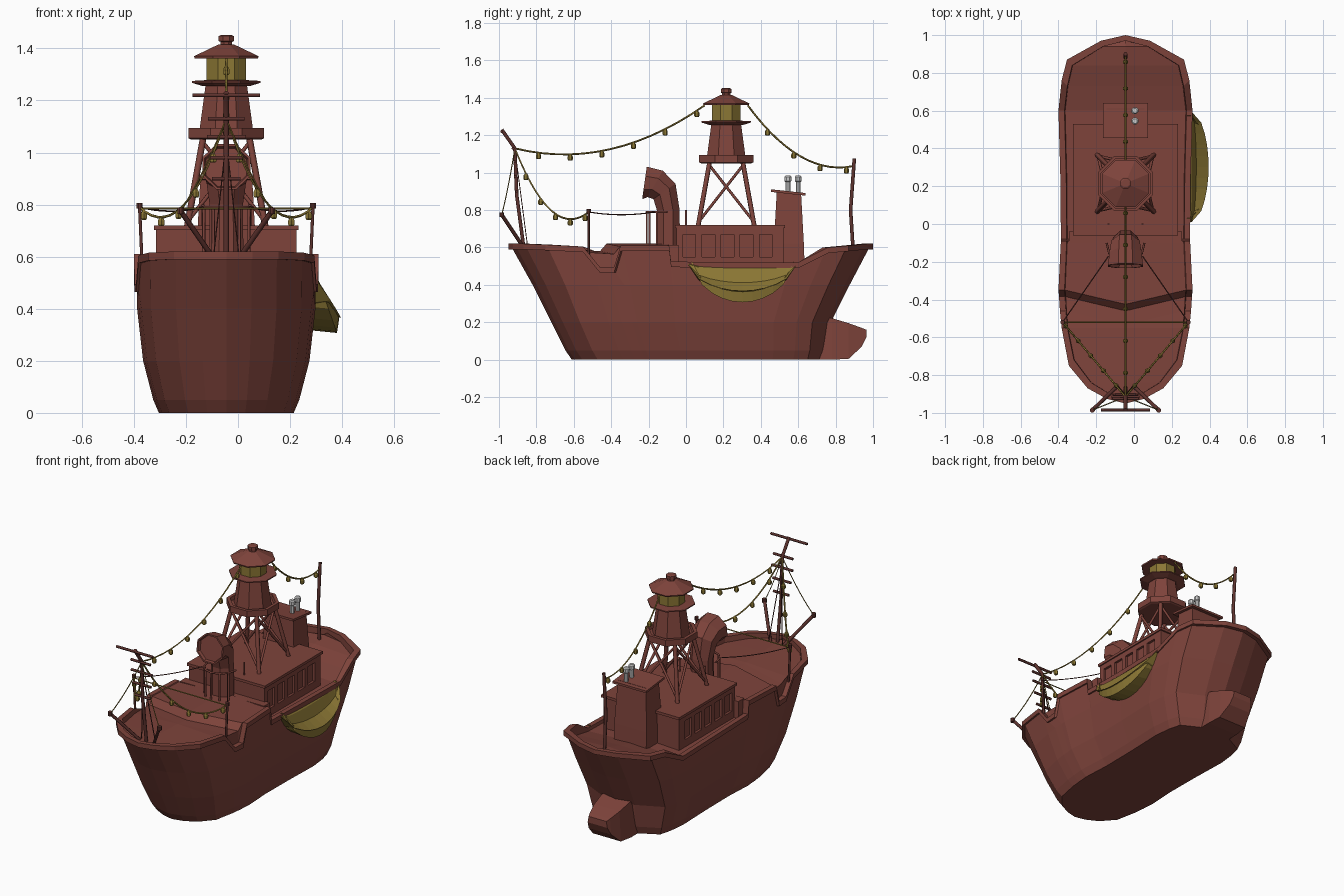
import bpy, bmesh
from math import sin, cos, pi, radians
from mathutils import Vector

if "Cube" in bpy.data.objects:
    bpy.data.objects.remove(bpy.data.objects["Cube"])

def mat(name, c):
    m = bpy.data.materials.new(name)
    m.diffuse_color = (*c, 1)
    m.use_nodes = True
    m.node_tree.nodes["Principled BSDF"].inputs["Base Color"].default_value = m.diffuse_color
    return m

RED = mat("red_paint", (0.21, 0.057, 0.044))
DARK = mat("dark_wood", (0.11, 0.032, 0.027))
OLIVE = mat("olive", (0.26, 0.185, 0.035))
CX = -0.045   # ship centreline; everything is shifted here at the end

def add(name, data, m):
    o = bpy.data.objects.new(name, data)
    bpy.context.collection.objects.link(o)
    if m:
        data.materials.append(m)
    return o

def loft(name, rings, m):
    bm = bmesh.new()
    vs = [[bm.verts.new(p) for p in r] for r in rings]
    n = len(rings[0])
    for a, b in zip(vs, vs[1:]):
        for i in range(n):
            j = (i + 1) % n
            bm.faces.new((a[i], a[j], b[j], b[i]))
    bm.faces.new(vs[0])
    bm.faces.new(vs[-1])
    bmesh.ops.remove_doubles(bm, verts=bm.verts, dist=1e-5)
    bmesh.ops.dissolve_degenerate(bm, edges=bm.edges, dist=1e-5)
    bmesh.ops.recalc_face_normals(bm, faces=bm.faces)
    me = bpy.data.meshes.new(name)
    bm.to_mesh(me)
    bm.free()
    return add(name, me, m)

def rect(hx, y0, y1, z, x=0):
    return [(x - hx, y0, z), (x + hx, y0, z), (x + hx, y1, z), (x - hx, y1, z)]

def box(name, x, hx, y0, y1, z0, z1, m=RED):
    return loft(name, [rect(hx, y0, y1, z0, x), rect(hx, y0, y1, z1, x)], m)

def lathe(name, prof, y, m=RED, x=0, n=8):
    # prof: (half width across flats, z)
    rings = []
    for r, z in prof:
        R = r / cos(pi / n)
        rings.append([(x + R * cos(2 * pi * (i + .5) / n), y + R * sin(2 * pi * (i + .5) / n), z) for i in range(n)])
    return loft(name, rings, m)

def tube(name, pts, r, m=RED, res=1):
    c = bpy.data.curves.new(name, 'CURVE')
    c.dimensions = '3D'
    c.bevel_depth = r
    c.bevel_resolution = res
    c.use_fill_caps = True
    s = c.splines.new('POLY')
    s.points.add(len(pts) - 1)
    for p, q in zip(s.points, pts):
        p.co = (*q, 1)
    return add(name, c, m)

def garland(name, a, b, sag, bulbs=0, r=0.005, m=OLIVE):
    a, b = Vector(a), Vector(b)
    at = lambda t: a.lerp(b, t) - Vector((0, 0, 4 * sag * t * (1 - t)))
    tube(name, [at(i / 14) for i in range(15)], r, m, 0)
    for i in range(bulbs):
        p = at((i + .75) / bulbs)
        lathe(name + "_bulb", [(.008, p.z - .034), (.012, p.z - .028), (.012, p.z - .012), (.006, p.z)], p.y, OLIVE, p.x, 6)

# Hull: stations of (y, half beam, rim height, deck height)
stations = [(-.95, 0, .62, .59), (-.925, .10, .62, .59), (-.87, .20, .62, .585), (-.75, .30, .615, .58),
            (-.55, .338, .605, .575), (-.46, .347, .495, .57), (-.385, .352, .495, .565), (-.35, .355, .61, .605),
            (-.09, .342, .61, .605), (-.08, .342, .525, .50), (.25, .345, .52, .50), (.60, .355, .52, .50),
            (.76, .338, .60, .53), (.87, .31, .61, .56), (.97, .13, .62, .58), (1.0, 0, .62, .58)]
levels = [(0, .73, -.61, .74), (.05, .79, -.645, .755), (.2, .90, -.72, .775), (.4, .965, -.82, .875)]
rings = []
for y, h, top, deck in stations:
    t = (y + .95) / 1.95
    half = [(h * k, yf + t * (yb - yf), z) for z, k, yf, yb in levels]
    cap = max(top - .03, .44)
    iy = y - .03 * (1 if y > 0 else -1) if abs(y) > .7 else y
    vee = .075 if -.5 < y < -.3 else 0    # the step in the deck points forward
    half += [(h * .97, y * .975, cap), (h, y, cap), (h, y, top), (h * .91, iy, top), (h * .90, iy, deck),
             (0, iy - vee, deck + .015)]
    rings.append(half + [(-p[0], p[1], p[2]) for p in reversed(half[:-1])])
loft("hull", rings, RED)

# Stern skeg, tapering aft
skeg = [(.66, .0, .24, .11), (.78, .0, .222, .11), (.87, .005, .195, .10), (.94, .07, .17, .08), (.965, .12, .16, .07)]
loft("stern_skeg", [[(-w, y, a), (w, y, a), (w * .9, y, b), (-w * .9, y, b)] for y, a, b, w in skeg], RED)

# Deck house with recessed side windows
box("house_core", 0, .255, -.04, .51, .48, .705)
box("house_step", 0, .30, -.10, -.04, .48, .612)
box("house_sill", 0, .27, -.05, .52, .48, .55)
box("house_lintel", 0, .27, -.05, .52, .67, .705)
edges = [-.05] + [v for i in range(5) for v in (-.016 + .102 * i, .052 + .102 * i)] + [.52]
for s in (-1, 1):
    for a, b in zip(edges[::2], edges[1::2]):
        box("house_mullion", s * .258, .012, a, b, .545, .675)
box("house_front", 0, .27, -.05, -.035, .5, .7)
box("house_back", 0, .27, .505, .52, .5, .7)
box("house_roof", 0, .278, -.06, .53, .703, .72)

# Aft funnel casing and exhaust pipes
loft("funnel", [rect(.115, .46, .635, .48), rect(.115, .47, .63, .62), rect(.10, .485, .615, .895)], RED)
cap = [(-.12, .455, .897), (.12, .455, .897), (.12, .64, .877), (-.12, .64, .877)]
loft("funnel_cap", [cap, [(x, y, z + .014) for x, y, z in cap]], RED)
for y in (.545, .60):
    lathe("exhaust_pipe", [(.013, .88), (.013, .95), (.018, .955), (.018, .978), (.012, .985)], y, None, .05)

# Light tower: braced legs, platform, octagonal body, lantern, roof
TY = .215
corners = [(-1, -1), (1, -1), (1, 1), (-1, 1)]
for i, (sx, sy) in enumerate(corners):
    tx, ty = corners[(i + 1) % 4]
    P = lambda a, b, w, z: (a * w, TY + b * w, z)
    tube("tower_leg", [P(sx, sy, .15, .715), P(sx, sy, .088, 1.06)], .013)
    tube("tower_brace", [P(sx, sy, .145, .74), P(tx, ty, .09, 1.04)], .008)
    tube("tower_brace", [P(tx, ty, .145, .74), P(sx, sy, .09, 1.04)], .008)
lathe("tower_platform", [(.135, 1.05), (.145, 1.055), (.145, 1.095), (.125, 1.095), (.12, 1.075)], TY)
lathe("tower_body", [(.105, 1.07), (.078, 1.27)], TY)
lathe("tower_gallery", [(.09, 1.255), (.132, 1.268), (.132, 1.275), (.08, 1.278)], TY)
lathe("lantern", [(.076, 1.27), (.076, 1.37)], TY, OLIVE)
lathe("tower_roof", [(.122, 1.362), (.124, 1.37), (.03, 1.415)], TY)
lathe("roof_vent", [(.022, 1.40), (.022, 1.425), (.029, 1.428), (.029, 1.447), (.02, 1.452)], TY)

# Ventilator cowl bending toward the bow
cowl = []
for y, z, r, tilt in [(-.095, .58, .068, 0), (-.095, .80, .066, 0), (-.115, .90, .078, 35), (-.165, .94, .088, 60),
                      (-.222, .945, .095, 82), (-.222, .945, .086, 82), (-.205, .943, .08, 82)]:
    t = radians(tilt)
    cowl.append([(r * cos(a) * 1.05, y + r * sin(a) * cos(t), z + r * sin(a) * sin(t))
                 for a in [2 * pi * (i + .5) / 8 for i in range(8)]])
loft("ventilator_cowl", cowl, RED)

# Rail around the cowl
arc = [(.10 * cos(a), -.10 + .11 * sin(a), .79) for a in [pi + pi * i / 6 for i in range(7)]]
tube("cowl_rail", arc, .006)
for x, y, z in arc[1:-1]:
    tube("cowl_post", [(x, y, .59), (x, y, z)], .006)
for s in (-1, 1):
    tube("roof_post", [(s * .09, 0, .71), (s * .09, 0, .80)], .006)

# Bow mast with yards
MAST = (0, -.915, 1.13)
tube("bow_mast", [(0, -.865, .58), (0, -.905, .88), (0, -.91, 1.0), MAST, (0, -.985, 1.23)], .011, DARK)
for y, z, w in [(-.985, 1.22, .13), (-.925, 1.13, .07), (-.915, 1.06, .075), (-.912, .98, .065), (-.905, .90, .055)]:
    tube("mast_yard", [(-w, y, z), (w, y, z)], .008, DARK)
for s in (-1, 1):
    # bow spars, side poles and their ropes and light strings
    tip = (s * .175, -.985, .775)
    tube("bow_spar", [(s * .04, -.855, .58), tip], .010, DARK)
    lathe("spar_knob", [(.013, .763), (.013, .788)], tip[1], DARK, tip[0])
    garland("spar_rope", MAST, tip, .02, 0, .003)
    tube("mast_stay", [(0, -.905, 1.05), (s * .05, -.845, .59)], .003, DARK, 0)
    pole = (s * .333, -.52, .79)
    tube("side_pole", [(s * .322, -.52, .54), pole], .007, DARK)
    lathe("pole_knob", [(.011, .785), (.011, .807)], -.52, DARK, s * .333)
    garland("bow_lights", MAST, pole, .165, 5)
    garland("side_rope", pole, (s * .09, -.17, .79), .015, 0, .003, DARK)
tube("cross_line", [(-.333, -.52, .785), (.333, -.52, .785)], .004, OLIVE, 0)

# Stern pole and the main light strings
tube("stern_pole", [(0, .895, .56), (0, .88, .80), (0, .90, 1.075)], .011, DARK)
garland("main_lights", MAST, (0, .10, 1.36), .12, 6)
garland("stern_lights", (0, .33, 1.36), (0, .893, 1.035), .11, 4)

# Lifeboat with draped cover slung on the starboard side
cover, boat = [], []
for i in range(11):
    t = i / 10
    w = max(sin(pi * t), 0) ** .45
    y = .01 + .585 * t
    lift = .015 * (2 * t - 1) ** 2
    edge = (.345 + .095 * w, y, .512 - .145 * w + lift * w)
    cover.append([(.325, y, .512), (.347 + .005 * w, y, .512 - .03 * w), (.35 + .025 * w, y, .512 - .10 * w),
                  edge, (.325, y, .512 - .15 * w)])
    y = .30 + (y - .30) * .93
    boat.append([(.325, y, .512 - .14 * w), (edge[0] - .006, y, edge[2] - .004),
                 (.345 + .08 * w, y, .512 - .205 * w + lift), (.325, y, .512 - .195 * w + lift)])
loft("lifeboat_cover", cover, OLIVE)
loft("lifeboat", boat, OLIVE)

for o in bpy.context.collection.objects:
    o.location.x += CX
